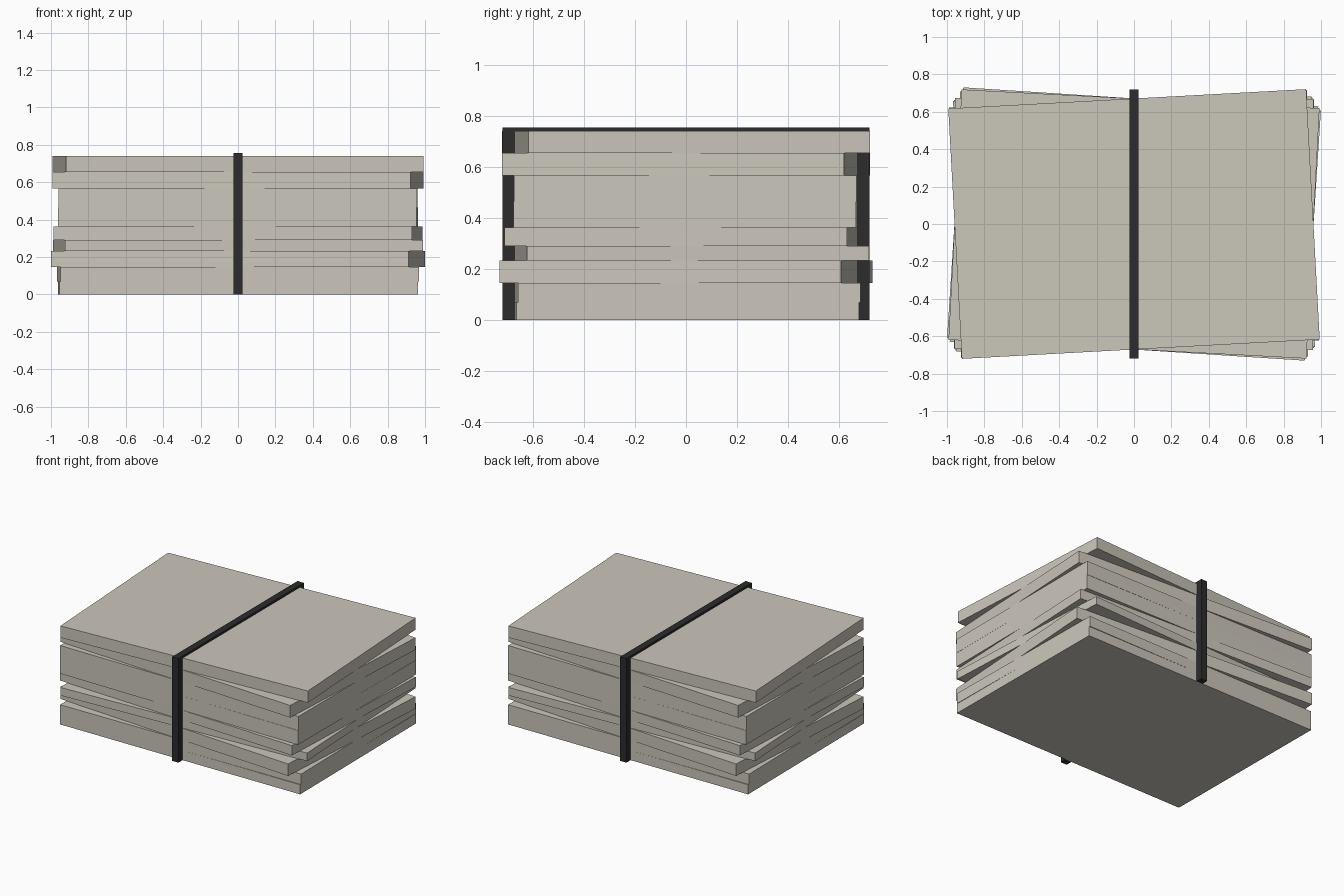
import bpy
from math import radians

if "Cube" in bpy.data.objects:
    bpy.data.objects.remove(bpy.data.objects["Cube"])


def material(name, color):
    m = bpy.data.materials.new(name)
    m.diffuse_color = (*color, 1)
    m.use_nodes = True
    m.node_tree.nodes["Principled BSDF"].inputs["Base Color"].default_value = m.diffuse_color
    return m


paper = material("paper", (0.60, 0.57, 0.50))
strap = material("strap", (0.025, 0.025, 0.027))


def box(name, lo, hi, mat, turn=0):
    """Box between two corners, turned about the vertical axis in degrees."""
    bpy.ops.mesh.primitive_cube_add(size=1)
    ob = bpy.context.object
    ob.name = name
    ob.location = [(a + b) / 2 for a, b in zip(lo, hi)]
    ob.scale = [b - a for a, b in zip(lo, hi)]
    ob.rotation_euler.z = radians(turn)
    ob.data.materials.append(mat)
    return ob


# Stacked bundles, bottom to top: (top height, twist in degrees)
HX, HY = 0.958, 0.67
layers = [(0.07, 0.4), (0.146, 0.75), (0.233, -3.7), (0.291, 2.8), (0.362, -2.4),
          (0.465, -0.3), (0.567, -0.15), (0.655, -3.0), (0.74, 3.1)]
z = 0
for i, (top, turn) in enumerate(layers, 1):
    box(f"paper_layer_{i}", (-HX, -HY, z), (HX, HY, top), paper, turn)
    z = top

# Strap: two uprights and a strip over the top
SX, SY, SZ = 0.025, 0.718, 0.755
box("strap_front", (-SX, -SY, 0), (SX, -HY, 0.74), strap)
box("strap_back", (-SX, HY, 0), (SX, SY, 0.74), strap)
box("strap_top", (-SX, -SY, 0.74), (SX, SY, SZ), strap)
